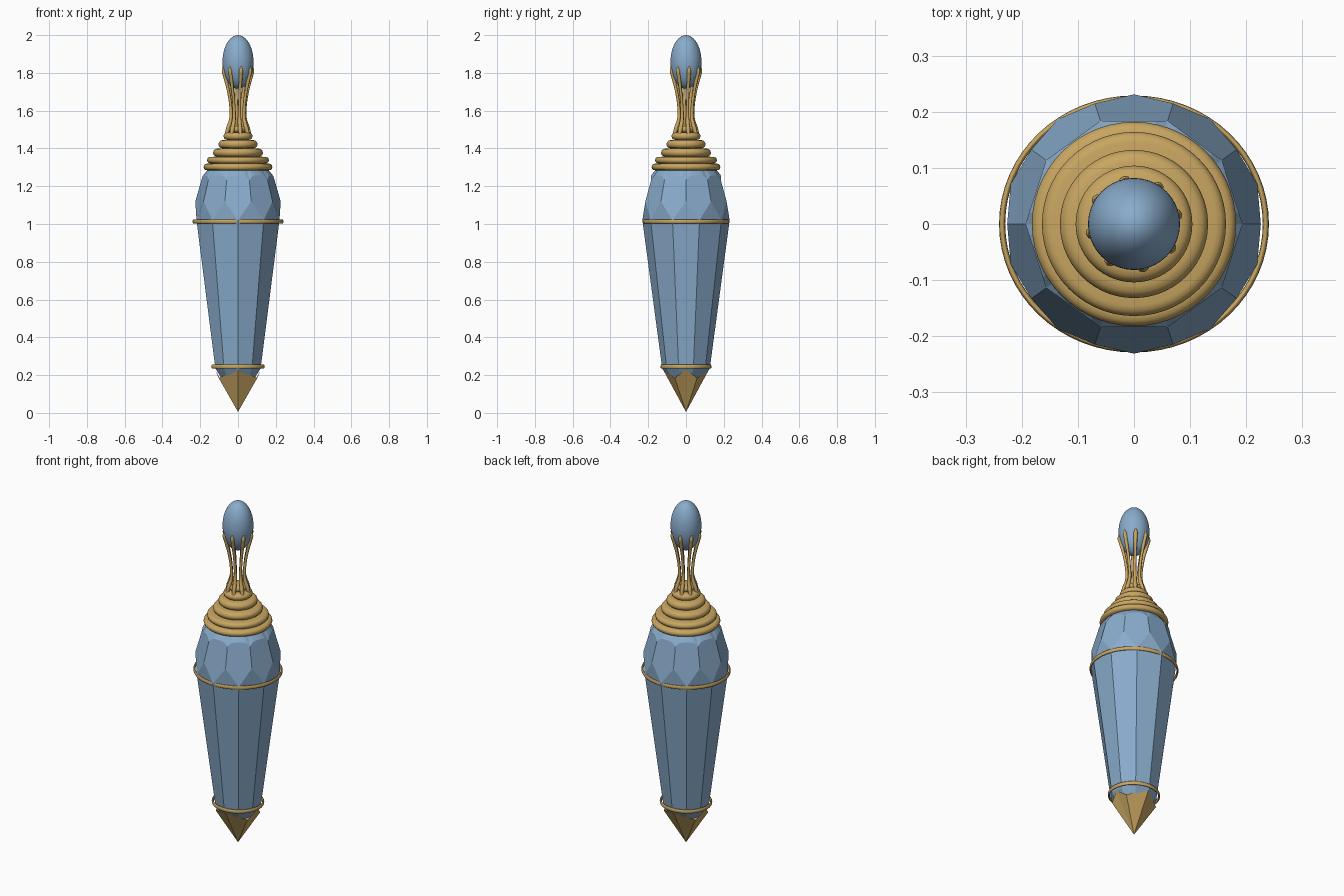
import bpy, bmesh
from math import sin, cos, radians, pi

cube = bpy.data.objects.get("Cube")
if cube:
    bpy.data.objects.remove(cube)


def material(name, rgb):
    m = bpy.data.materials.new(name)
    m.use_nodes = True
    m.diffuse_color = (*rgb, 1)
    m.node_tree.nodes["Principled BSDF"].inputs["Base Color"].default_value = (*rgb, 1)
    return m


BLUE = material("dusty blue glass", (0.25, 0.41, 0.60))
GOLD = material("antique gold", (0.58, 0.38, 0.12))


def polar(r, deg, z):
    return (r * cos(radians(deg)), r * sin(radians(deg)), z)


def finish(bm, name, mat, smooth=None):
    bmesh.ops.recalc_face_normals(bm, faces=bm.faces)
    mesh = bpy.data.meshes.new(name)
    bm.to_mesh(mesh)
    bm.free()
    mesh.materials.append(mat)
    ob = bpy.data.objects.new(name, mesh)
    bpy.context.collection.objects.link(ob)
    if smooth:
        bpy.ops.object.select_all(action='DESELECT')
        ob.select_set(True)
        bpy.context.view_layer.objects.active = ob
        bpy.ops.object.shade_smooth_by_angle(angle=radians(smooth))
    return ob


def bridge(bm, a, b):
    n = len(a)
    for i in range(n):
        j = (i + 1) % n
        bm.faces.new((a[i], a[j], b[j], b[i]))


def lathe(name, profile, mat, seg=48, smooth=40):
    bm = bmesh.new()
    rings = [[bm.verts.new(polar(r, 360 * i / seg, z)) for i in range(seg)]
             for r, z in profile]
    for a, b in zip(rings, rings[1:]):
        bridge(bm, a, b)
    bm.faces.new(rings[0])
    bm.faces.new(rings[-1])
    return finish(bm, name, mat, smooth)


# Faceted crystal body: ten tapering sides, then a band of cut facets
SIDES, STEP = 10, 36
bm = bmesh.new()


def ring(r, z, offset):
    return [bm.verts.new(polar(r, offset + STEP * i, z)) for i in range(SIDES)]


foot, low, girdle = ring(0.09, 0.18, 18), ring(0.126, 0.235, 18), ring(0.231, 1.02, 18)
belt = ring(0.226, 1.12, 0)
bm.faces.new(foot)
bridge(bm, foot, low)
bridge(bm, low, girdle)

# Scalloped upper edge of the facets
PARTS = 6
scallop, collar = [], []
for i in range(SIDES * PARTS):
    deg = STEP * i / PARTS
    t = (i % PARTS) / PARTS * 2 - 1
    r = 0.184 / cos(radians(18 * t))
    scallop.append(bm.verts.new(polar(r, deg, 1.258 - 0.024 * t ** 4)))
    collar.append(bm.verts.new(polar(0.155, deg, 1.295)))
bridge(bm, scallop, collar)
bm.faces.new(collar)
for i in range(SIDES):
    j = (i + 1) % SIDES
    bm.faces.new((girdle[i], girdle[j], belt[j]))
    top = [scallop[(i * PARTS + k) % len(scallop)] for k in range(PARTS + 1)]
    bm.faces.new([belt[i], girdle[i], belt[j]] + top[::-1])
finish(bm, "crystal_body", BLUE)

# Pointed metal tip with a zigzag rim
bm = bmesh.new()
apex = bm.verts.new((0, 0, 0.005))
rim = {}
for deg in (30, 150, 210, 330):
    rim[deg] = bm.verts.new(polar(0.118, deg, 0.185))
for deg in (0, 90, 180, 270):
    rim[deg] = bm.verts.new(polar(0.122, deg, 0.23))
order = sorted(rim)
for a, b in zip(order, order[1:] + order[:1]):
    bm.faces.new((apex, rim[a], rim[b]))
finish(bm, "pointed_tip", GOLD)


# Thin metal bands around the body
def band(name, r, z):
    bpy.ops.mesh.primitive_torus_add(location=(0, 0, z), major_radius=r, minor_radius=0.0055,
                                     major_segments=64, minor_segments=10)
    ob = bpy.context.object
    ob.name = name
    ob.scale = (1, 0.952, 2)
    ob.data.materials.append(GOLD)
    bpy.ops.object.shade_smooth_by_angle(angle=radians(50))


band("upper_band", 0.235, 1.014)
band("lower_band", 0.136, 0.245)

# Stepped cap made of stacked rounded tiers
profile = [(0.14, 1.284)]
tiers = [(0.182, 1.284, 1.32), (0.164, 1.32, 1.356), (0.132, 1.356, 1.40),
         (0.104, 1.40, 1.445), (0.077, 1.445, 1.485), (0.052, 1.485, 1.52)]
for r, z0, z1 in tiers:
    h = (z1 - z0) / 2
    for k in range(7):
        a = -pi / 2 + pi * k / 6
        profile.append((r - h + h * cos(a), z0 + h + h * sin(a) * 0.98))
lathe("stepped_cap", profile, GOLD, 56, 35)

# Eight curved prongs holding the finial
path = [(0.066, 1.465, 0.8), (0.053, 1.505, 1.15), (0.038, 1.56, 0.9), (0.039, 1.62, 0.75),
        (0.053, 1.71, 0.75), (0.070, 1.78, 0.95), (0.077, 1.81, 1.05), (0.079, 1.833, 0.4)]
for n in range(8):
    deg = 12 + 45 * n
    curve = bpy.data.curves.new("prong", 'CURVE')
    curve.dimensions = '3D'
    curve.bevel_depth = 0.0105
    curve.bevel_resolution = 2
    curve.use_fill_caps = True
    curve.resolution_u = 5
    spline = curve.splines.new('BEZIER')
    spline.bezier_points.add(len(path) - 1)
    for p, (r, z, w) in zip(spline.bezier_points, path):
        p.co = polar(r, deg, z)
        p.radius = w
        p.handle_left_type = p.handle_right_type = 'AUTO'
    curve.materials.append(GOLD)
    bpy.context.collection.objects.link(bpy.data.objects.new(f"prong_{n + 1}", curve))

# Egg-shaped finial
bpy.ops.mesh.primitive_uv_sphere_add(segments=40, ring_count=24, radius=1, location=(0, 0, 1.858))
egg = bpy.context.object
egg.name = "egg_finial"
egg.scale = (0.082, 0.082, 0.142)
egg.data.materials.append(BLUE)
bpy.ops.object.shade_smooth()
